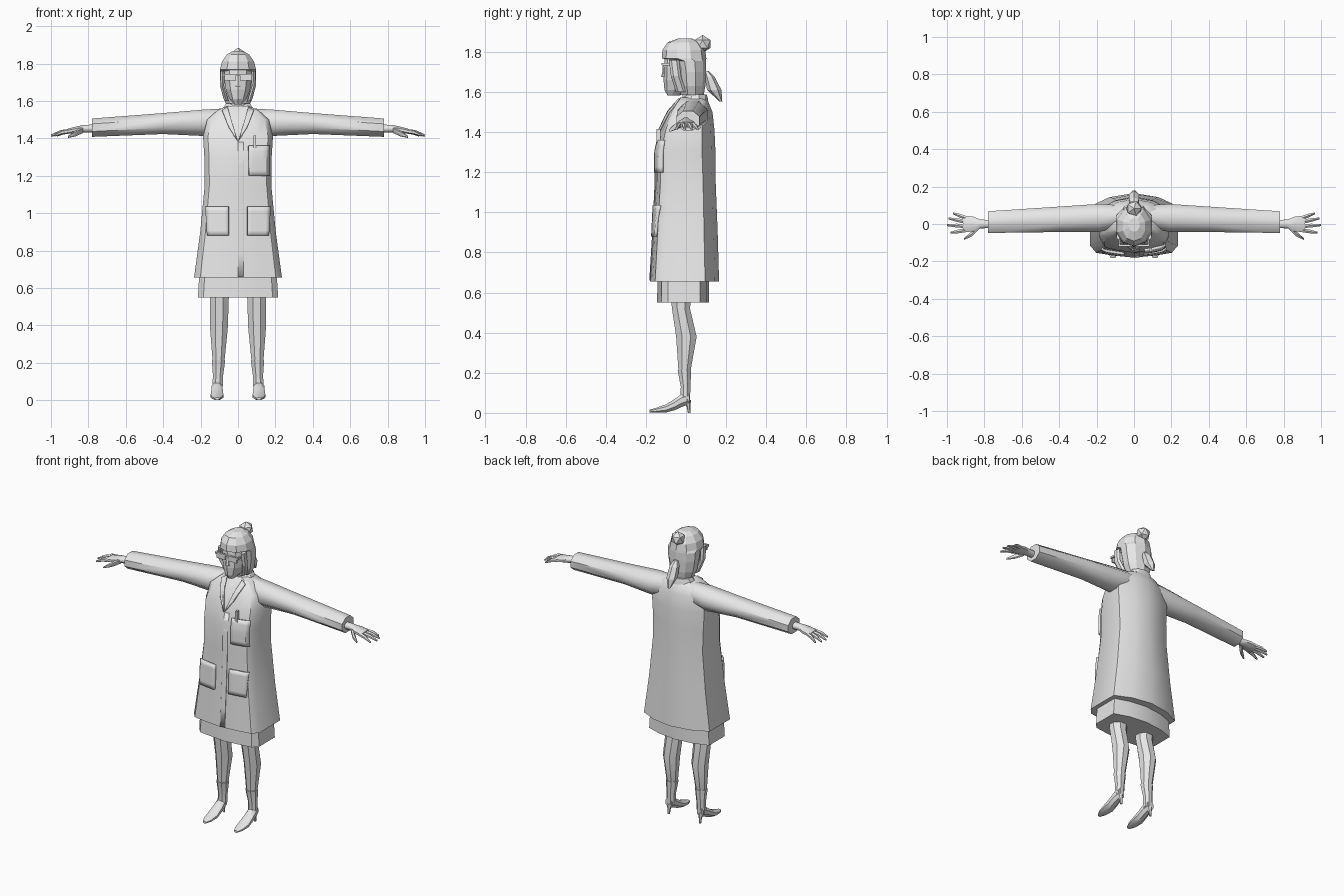
import bpy, bmesh, math
from mathutils import Vector
from mathutils.bvhtree import BVHTree

cube = bpy.data.objects.get("Cube")
if cube:
    bpy.data.objects.remove(cube, do_unlink=True)

grey = bpy.data.materials.new("light_grey")
grey.use_nodes = True
grey.diffuse_color = (0.8, 0.8, 0.8, 1)
grey.node_tree.nodes["Principled BSDF"].inputs["Base Color"].default_value = (0.8, 0.8, 0.8, 1)


def finish(name, bm, smooth=None, mirror=False, thick=0):
    """Turn a bmesh into a shaded object, optionally mirrored or thickened."""
    bmesh.ops.recalc_face_normals(bm, faces=bm.faces)
    me = bpy.data.meshes.new(name)
    bm.to_mesh(me)
    bm.free()
    me.materials.append(grey)
    ob = bpy.data.objects.new(name, me)
    bpy.context.collection.objects.link(ob)
    if smooth:
        bpy.ops.object.select_all(action='DESELECT')
        ob.select_set(True)
        bpy.context.view_layer.objects.active = ob
        bpy.ops.object.shade_smooth_by_angle(angle=math.radians(smooth))
    if thick:
        mod = ob.modifiers.new("thickness", 'SOLIDIFY')
        mod.thickness, mod.offset = thick, 0
    if mirror:
        ob.modifiers.new("mirror", 'MIRROR')
    return ob


def loft(name, rings, **kw):
    """Skin a list of equal point rings and cap both ends."""
    bm = bmesh.new()
    rows = [[bm.verts.new(p) for p in ring] for ring in rings]
    n = len(rows[0])
    for a, b in zip(rows, rows[1:]):
        for i in range(n):
            j = (i + 1) % n
            bm.faces.new((a[i], a[j], b[j], b[i]))
    bm.faces.new(rows[0])
    bm.faces.new(rows[-1])
    return finish(name, bm, **kw)


def oval(axis, centre, r1, r2, n=8):
    """Ring of n points whose flat sides touch the given radii."""
    pts, k = [], 1 / math.cos(math.pi / n)
    for i in range(n):
        t = 2 * math.pi * (i + 0.5) / n
        u, v = k * r1 * math.cos(t), k * r2 * math.sin(t)
        off = {'x': (0, u, v), 'y': (u, 0, v), 'z': (u, v, 0)}[axis]
        pts.append(Vector(centre) + Vector(off))
    return pts


def garment_ring(z, w, front, back, side_f, side_b):
    """Body section: curved front and back joined by flat sides."""
    half = [(0.5 * w, front + 0.012), (0.86 * w, front * 0.6 + side_f * 0.4),
            (w, side_f), (w, side_b), (0.55 * w, back * 0.7 + side_b * 0.3)]
    pts = [(0, front)] + half + [(0, back)] + [(-x, y) for x, y in reversed(half)]
    return [(x, y, z) for x, y in pts]


def box(name, centre, size, **kw):
    bm = bmesh.new()
    bmesh.ops.create_cube(bm, size=1)
    for v in bm.verts:
        v.co = Vector(c + s * d for c, s, d in zip(centre, size, v.co))
    return finish(name, bm, **kw)


# Coat and skirt
coat = loft("coat", [garment_ring(*r) for r in (
    (0.655, 0.235, -0.18, 0.165, -0.115, 0.095),
    (0.9, 0.202, -0.165, 0.158, -0.105, 0.09),
    (1.15, 0.178, -0.153, 0.148, -0.09, 0.085),
    (1.3, 0.18, -0.153, 0.147, -0.085, 0.08),
    (1.41, 0.187, -0.128, 0.142, -0.06, 0.08),
    (1.5, 0.165, -0.09, 0.132, -0.045, 0.08),
    (1.55, 0.11, -0.05, 0.112, -0.03, 0.08),
    (1.572, 0.06, -0.03, 0.095, -0.02, 0.07))], smooth=40)
loft("skirt", [garment_ring(0.55, 0.215, -0.145, 0.115, -0.09, 0.07),
               garment_ring(0.7, 0.205, -0.14, 0.115, -0.09, 0.07)], smooth=30)
surface = BVHTree.FromPolygons([v.co for v in coat.data.vertices],
                               [p.vertices[:] for p in coat.data.polygons])


def coat_patch(name, corners, lift=0.006, thick=0.016, n=6, **kw):
    """Panel given by four x-z corners, laid over the coat front."""
    a, b, c, d = [Vector(p) for p in corners]
    bm = bmesh.new()
    grid = []
    for i in range(n + 1):
        row = []
        for j in range(n + 1):
            p = a.lerp(b, i / n).lerp(d.lerp(c, i / n), j / n)
            hit = surface.ray_cast(Vector((p.x, -1, p.y)), Vector((0, 1, 0)))[0]
            row.append(bm.verts.new((p.x, hit.y - lift, p.y)))
        grid.append(row)
    for i in range(n):
        for j in range(n):
            bm.faces.new((grid[i][j], grid[i + 1][j], grid[i + 1][j + 1], grid[i][j + 1]))
    return finish(name, bm, smooth=30, thick=thick, **kw)


# Pockets, lapels, front edge and pen
coat_patch("lower_pocket", [(0.05, 0.88), (0.165, 0.88), (0.172, 1.035), (0.05, 1.035)], mirror=True)
coat_patch("breast_pocket", [(0.058, 1.2), (0.165, 1.2), (0.165, 1.36), (0.055, 1.36)])
coat_patch("front_edge", [(0, 0.66), (0.03, 0.66), (0.03, 1.38), (0, 1.38)], lift=0.001, thick=0.005)
coat_patch("lapel", [(0.002, 1.385), (0.05, 1.46), (0.085, 1.55), (0.055, 1.565)], thick=0.012, mirror=True)
box("pen", (0.09, -0.137, 1.38), (0.014, 0.02, 0.07))

# Collar and neck
loft("collar", [oval('z', (0, y, z), w, d, 10) for z, y, w, d in (
    (1.535, 0.035, 0.09, 0.075), (1.572, 0.045, 0.074, 0.06),
    (1.588, 0.05, 0.062, 0.05))], smooth=30)
loft("neck", [oval('z', (0, y, z), 0.043, 0.045) for z, y in ((1.5, 0.03), (1.64, 0.025))], smooth=50)

# Sleeves
loft("sleeve", [oval('x', (x, y, z), ry, rz) for x, y, z, ry, rz in (
    (0.07, 0.045, 1.5, 0.055, 0.06), (0.19, 0.032, 1.483, 0.075, 0.07),
    (0.4, 0.025, 1.479, 0.068, 0.056), (0.78, 0.01, 1.457, 0.058, 0.049))],
    smooth=50, mirror=True)

# Hands
loft("palm", [oval('x', (x, 0, z), ry, rz) for x, z, ry, rz in (
    (0.75, 1.452, 0.022, 0.022), (0.82, 1.452, 0.023, 0.02),
    (0.86, 1.446, 0.04, 0.018), (0.915, 1.437, 0.044, 0.013))], smooth=50, mirror=True)
fingers = {"little_finger": (0.033, 0.968, 0.057), "ring_finger": (0.012, 0.993, 0.03),
           "middle_finger": (-0.011, 1.0, -0.006), "index_finger": (-0.033, 0.982, -0.047)}
for name, (y0, tip, y1) in fingers.items():
    loft(name, [oval('x', (0.9 + (tip - 0.9) * t, y0 + (y1 - y0) * t, 1.438 - 0.023 * t * t),
                     r, r, 6) for t, r in ((0, 0.011), (0.5, 0.01), (1, 0.005))],
         smooth=50, mirror=True)
loft("thumb", [oval('x', p, r, r, 6) for p, r in (
    ((0.83, -0.015, 1.445), 0.015), ((0.87, -0.055, 1.425), 0.013),
    ((0.908, -0.08, 1.408), 0.005))], smooth=50, mirror=True)

# Legs, ankle boots and heels
loft("leg", [oval('z', (x, y, z), rx, ry) for z, x, y, rx, ry in (
    (0.6, 0.1, -0.025, 0.052, 0.052), (0.52, 0.1, -0.025, 0.05, 0.045),
    (0.38, 0.102, 0.002, 0.047, 0.051), (0.2, 0.104, -0.008, 0.031, 0.029))],
    smooth=30, mirror=True)
loft("boot_shaft", [oval('z', (x, y, z), rx, ry) for z, x, y, rx, ry in (
    (0.215, 0.104, -0.008, 0.036, 0.034), (0.13, 0.107, -0.002, 0.027, 0.024),
    (0.06, 0.11, -0.004, 0.028, 0.024))], smooth=30, mirror=True)
loft("shoe", [oval('y', (0.112, y, z), rx, rz) for y, z, rx, rz in (
    (-0.183, 0.008, 0.012, 0.007), (-0.15, 0.013, 0.027, 0.012), (-0.1, 0.022, 0.034, 0.02),
    (-0.055, 0.042, 0.031, 0.028), (-0.02, 0.063, 0.029, 0.033), (0.018, 0.073, 0.022, 0.028))],
    smooth=35, mirror=True)
loft("heel", [oval('z', (0.112, y, z), r, r, 6) for z, y, r in (
    (0, 0.016, 0.006), (0.03, 0.013, 0.008), (0.065, 0.004, 0.018))], mirror=True)


def head_ring(z, w, front, back):
    return oval('z', (0, (front + back) / 2, z), w, (back - front) / 2, 10)


# Face and hair
loft("face", [head_ring(*r) for r in (
    (1.582, 0.02, -0.09, -0.035), (1.61, 0.045, -0.104, 0.03), (1.66, 0.065, -0.108, 0.05),
    (1.72, 0.074, -0.106, 0.05), (1.79, 0.07, -0.1, 0.05))])
loft("hair", [head_ring(*r) for r in (
    (1.585, 0.065, -0.03, 0.085), (1.63, 0.083, -0.04, 0.093), (1.7, 0.095, -0.048, 0.096),
    (1.755, 0.097, -0.06, 0.096), (1.768, 0.096, -0.115, 0.096), (1.81, 0.086, -0.112, 0.09),
    (1.848, 0.06, -0.088, 0.065), (1.866, 0.03, -0.04, 0.03))])
loft("side_lock", [oval('z', (x, y, z), 0.011, 0.022, 6) for z, x, y in (
    (1.76, 0.082, -0.06), (1.68, 0.085, -0.05), (1.6, 0.062, -0.025))], mirror=True)
bun = bmesh.new()
bmesh.ops.create_icosphere(bun, subdivisions=1, radius=0.045)
bmesh.ops.translate(bun, verts=bun.verts, vec=(0, 0.083, 1.84))
finish("hair_bun", bun)
loft("ponytail", [oval('z', (0, y, z), rx, ry, 6) for z, y, rx, ry in (
    (1.705, 0.102, 0.012, 0.01), (1.675, 0.118, 0.026, 0.022),
    (1.61, 0.141, 0.028, 0.031), (1.553, 0.174, 0.008, 0.006))])

# Nose and glasses
loft("nose", [oval('z', (0, y, z), w, d, 6) for z, y, w, d in (
    (1.675, -0.108, 0.013, 0.014), (1.735, -0.104, 0.006, 0.005))])
box("lens", (0.042, -0.113, 1.727), (0.06, 0.009, 0.036), mirror=True)
box("glasses_bridge", (0, -0.115, 1.74), (0.16, 0.012, 0.009))
box("glasses_arm", (0.079, -0.075, 1.738), (0.008, 0.085, 0.012), mirror=True)
